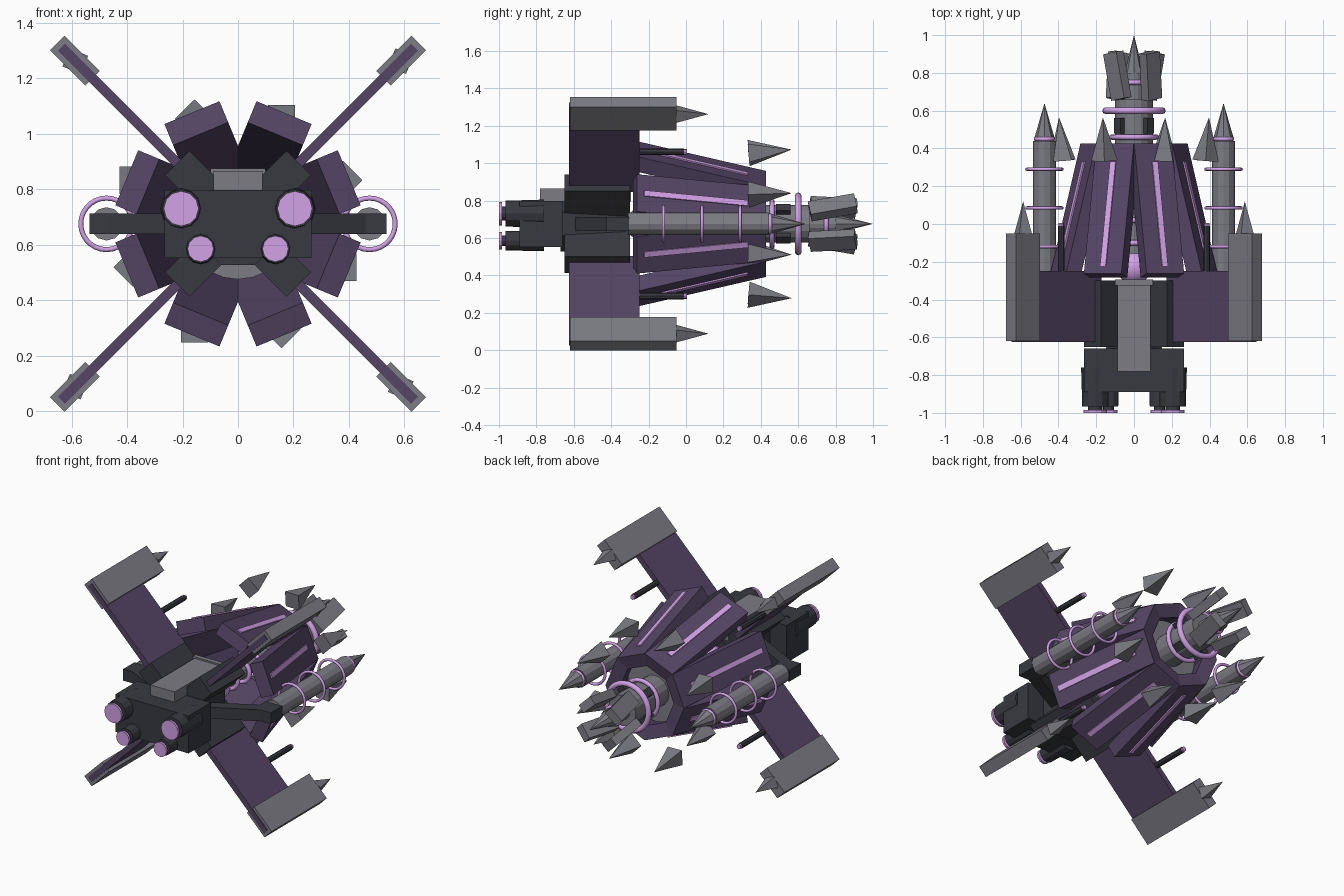
import bpy, bmesh, math
from mathutils import Matrix, Vector

if "Cube" in bpy.data.objects:
    bpy.data.objects.remove(bpy.data.objects["Cube"])

T, R = Matrix.Translation, Matrix.Rotation
rad = math.radians
AXIS = T((0, 0, 0.675))          # ship's long axis runs along y at this height


def material(name, col):
    m = bpy.data.materials.new(name)
    m.diffuse_color = (*col, 1)
    m.use_nodes = True
    m.node_tree.nodes["Principled BSDF"].inputs["Base Color"].default_value = m.diffuse_color
    return m


PURPLE = material("hull_purple", (0.09, 0.06, 0.13))
DARK = material("dark_metal", (0.04, 0.042, 0.052))
GREY = material("grey_metal", (0.2, 0.2, 0.23))
LILAC = material("lilac_glow", (0.65, 0.36, 0.8))


def finish(name, bm, mat, M, smooth=False):
    bmesh.ops.transform(bm, matrix=M, verts=bm.verts)
    bmesh.ops.recalc_face_normals(bm, faces=bm.faces)
    for f in bm.faces:
        f.smooth = smooth
    me = bpy.data.meshes.new(name)
    bm.to_mesh(me)
    bm.free()
    me.materials.append(mat)
    ob = bpy.data.objects.new(name, me)
    bpy.context.collection.objects.link(ob)
    return ob


def box(name, loc, size, mat, M=AXIS):
    bm = bmesh.new()
    bmesh.ops.create_cube(bm, size=1)
    return finish(name, bm, mat, M @ T(loc) @ Matrix.Diagonal((*size, 1)))


def rod(name, x, z, y0, y1, r0, r1, mat, n=12, M=AXIS, spin=0):
    """Cylinder or cone along y from y0 to y1."""
    bm = bmesh.new()
    bmesh.ops.create_cone(bm, cap_ends=True, segments=n, radius1=r0, radius2=r1, depth=y1 - y0)
    bmesh.ops.remove_doubles(bm, verts=bm.verts, dist=1e-5)
    L = T((x, (y0 + y1) / 2, z)) @ R(rad(spin), 4, 'Y') @ R(rad(-90), 4, 'X')
    return finish(name, bm, mat, M @ L)


def ring(name, x, y, big, small, mat=LILAC):
    """Torus around the y direction, spun from a small circle."""
    bm = bmesh.new()
    c = bmesh.ops.create_circle(bm, segments=8, radius=small)
    bmesh.ops.translate(bm, verts=c['verts'], vec=(big, 0, 0))
    bmesh.ops.spin(bm, geom=bm.verts[:] + bm.edges[:], cent=(0, 0, 0), axis=(0, 1, 0),
                   angle=2 * math.pi, steps=28, use_merge=True)
    bmesh.ops.remove_doubles(bm, verts=bm.verts, dist=1e-5)
    return finish(name, bm, mat, AXIS @ T((x, y, 0)), True)


def radial(a):
    """Frame whose x axis points outward at angle a around the ship."""
    return AXIS @ R(rad(-a), 4, 'Y')


# Eight tilted hull plates with glowing strips and floating spikes
for k in range(8):
    F = radial(22.5 + 45 * k)
    P = F @ T((0.307, 0.072, 0)) @ R(rad(14), 4, 'Z')
    box("hull_plate", (0, 0, 0), (0.085, 0.71, 0.215), PURPLE, P)
    box("plate_strip", (0.042, -0.03, 0), (0.016, 0.57, 0.032), LILAC, P)
    S = F @ T((0.42, 0.45, 0)) @ R(rad(-5), 4, 'Z')
    rod("floating_spike", 0, 0, -0.115, 0.115, 0.07, 0, GREY, 4, S, 22.5)

# Four diagonal wings with root blocks, tip pods, spikes and small guns
for k in range(4):
    F = radial(45 + 90 * k)
    box("wing_root", (0.21, -0.475, 0), (0.2, 0.35, 0.125), DARK, F)
    box("wing", (0.58, -0.437, 0), (0.64, 0.375, 0.036), PURPLE, F)
    box("wing_tip_pod", (0.832, -0.335, 0), (0.18, 0.57, 0.074), GREY, F)
    rod("wing_tip_spike", 0.83, 0, -0.05, 0.12, 0.05, 0, GREY, 4, F, 22.5)
    rod("wing_gun", 0.545, 0, -0.27, -0.01, 0.018, 0.018, DARK, 8, F)
    rod("wing_gun_tip", 0.545, 0, -0.015, 0.005, 0.015, 0.015, LILAC, 8, F)

# Central spine, reactor and rings
rod("core_body", 0, 0, -0.67, -0.32, 0.16, 0.14, DARK, 8, spin=22.5)
rod("core_shaft", 0, 0, -0.34, 0.34, 0.05, 0.05, GREY)
rod("core_bulkhead", 0, 0, 0.28, 0.32, 0.2, 0.2, GREY, 24)
bm = bmesh.new()
bmesh.ops.create_uvsphere(bm, u_segments=20, v_segments=12, radius=0.09)
finish("reactor_ball", bm, LILAC, AXIS @ T((0, -0.23, 0)), True)
for y in (-0.1, 0.02, 0.14):
    ring("reactor_ring", 0, y, 0.07, 0.014)

# Nose cannon
rod("nose_barrel", 0, 0, 0.3, 0.66, 0.1, 0.1, GREY, 16)
rod("nose_inner_barrel", 0, 0, 0.66, 0.8, 0.055, 0.055, GREY, 16)
rod("nose_tip", 0, 0, 0.78, 1.0, 0.055, 0, GREY, 8)
ring("nose_big_ring", 0, 0.6, 0.15, 0.018)
ring("nose_mid_ring", 0, 0.46, 0.12, 0.014)
ring("nose_small_ring", 0, 0.75, 0.055, 0.013)
for k in range(4):
    P = radial(45 + 90 * k) @ T((0.125, 0.785, 0)) @ R(rad(-5), 4, 'Z') @ R(rad(9), 4, 'X')
    box("nose_prong", (0, 0, 0), (0.055, 0.25, 0.1), GREY, P)
    box("barrel_lug", (0.1, 0.52, 0), (0.05, 0.08, 0.05), DARK, radial(45 + 90 * k))

# Engine block, dorsal slab
box("engine_block", (0, -0.775, 0), (0.53, 0.23, 0.245), DARK)
box("dorsal_slab", (0, -0.55, 0.155), (0.175, 0.46, 0.07), GREY)
box("dorsal_slab_end", (0, -0.31, 0.16), (0.2, 0.03, 0.08), GREY)

for s in (-1, 1):
    # Thrusters with glowing discs
    for x, z, r in ((0.205, 0.055, 0.075), (0.135, -0.09, 0.056)):
        rod("thruster", s * x, z, -0.965, -0.76, r * 0.92, r, DARK)
        rod("thruster_glow", s * x, z, -1.0, -0.985, r * 0.84, r * 0.84, LILAC)
        rod("thruster_core", s * x, z, -0.99, -0.95, r * 0.5, r * 0.5, DARK)

    # Side cannon on a diagonal arm
    a, b = Vector((s * 0.13, -0.56, 0)), Vector((s * 0.49, -0.37, 0))
    d = b - a
    A = AXIS @ T((a + b) / 2) @ R(math.atan2(d.y, d.x), 4, 'Z')
    box("cannon_arm", (0, 0, 0), (d.length, 0.07, 0.074), DARK, A)
    box("cannon_mount", (s * 0.475, -0.365, 0), (0.12, 0.12, 0.074), DARK)
    x = s * 0.474
    rod("side_cannon", x, 0, -0.31, 0.44, 0.06, 0.06, GREY)
    rod("side_cannon_spike", x, 0, 0.45, 0.64, 0.055, 0, GREY, 8)
    ring("side_cannon_collar", x, 0.45, 0.046, 0.011)
    for y in (-0.12, 0.085, 0.29):
        ring("side_cannon_ring", x, y, 0.093, 0.009)
